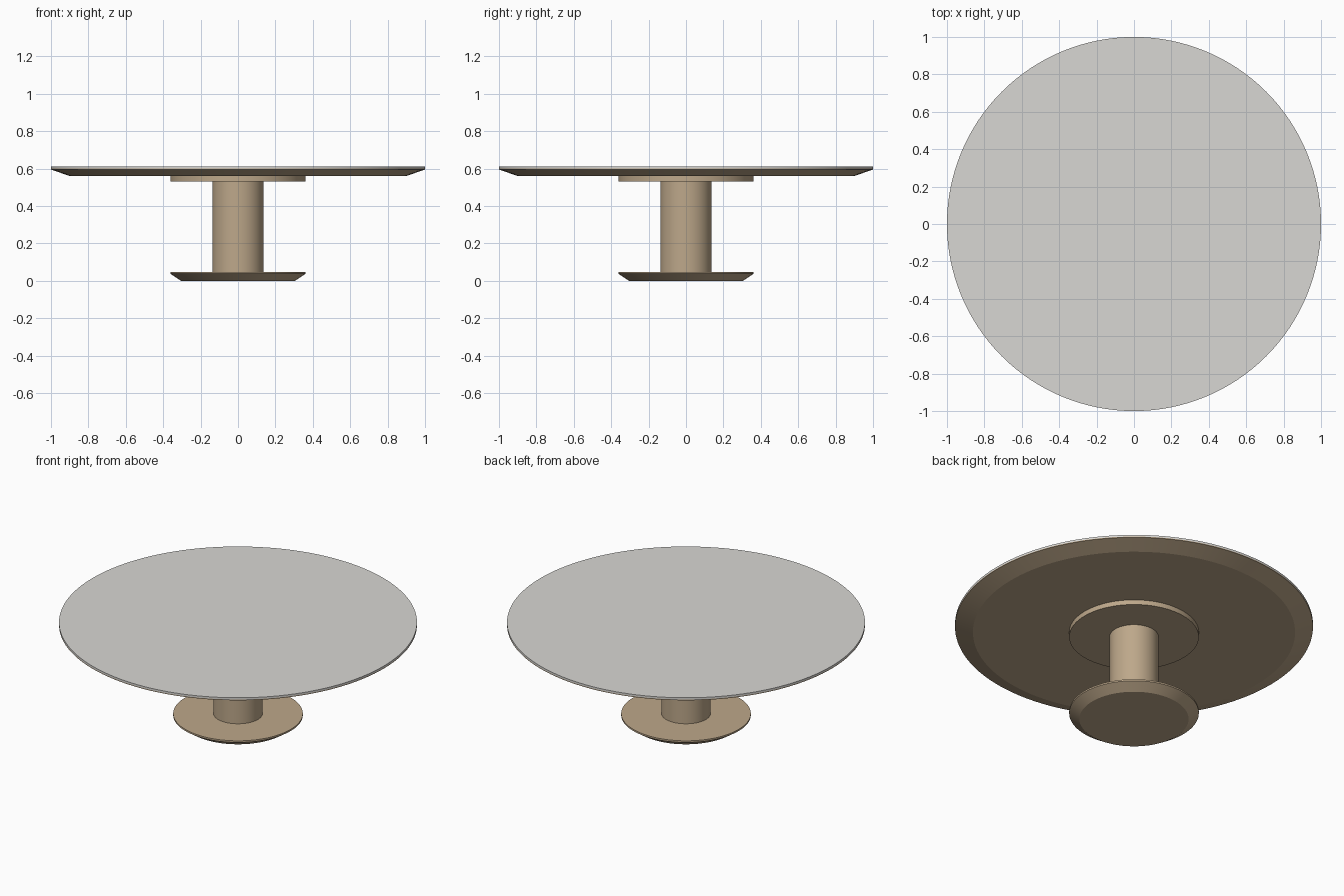
import bpy, bmesh, math

if "Cube" in bpy.data.objects:
    bpy.data.objects.remove(bpy.data.objects["Cube"])

SEGMENTS = 128


def material(name, rgb):
    m = bpy.data.materials.new(name)
    m.diffuse_color = (*rgb, 1.0)
    m.use_nodes = True
    m.node_tree.nodes["Principled BSDF"].inputs["Base Color"].default_value = m.diffuse_color
    return m


wood = material("tan_wood", (0.51, 0.39, 0.255))
stone = material("pale_grey_top", (0.69, 0.68, 0.655))


def turned(name, profile, mat):
    """Closed round solid from (radius, z) points listed bottom to top."""
    bm = bmesh.new()
    rings = []
    for r, z in profile:
        rings.append([bm.verts.new((r * math.cos(2 * math.pi * i / SEGMENTS),
                                    r * math.sin(2 * math.pi * i / SEGMENTS), z))
                      for i in range(SEGMENTS)])
    for low, high in zip(rings, rings[1:]):
        for i in range(SEGMENTS):
            j = (i + 1) % SEGMENTS
            bm.faces.new((low[i], low[j], high[j], high[i]))
    bm.faces.new(rings[0][::-1])
    bm.faces.new(rings[-1])
    mesh = bpy.data.meshes.new(name)
    bm.to_mesh(mesh)
    bm.free()
    mesh.materials.append(mat)
    obj = bpy.data.objects.new(name, mesh)
    bpy.context.collection.objects.link(obj)
    bpy.ops.object.select_all(action='DESELECT')
    obj.select_set(True)
    bpy.context.view_layer.objects.active = obj
    bpy.ops.object.shade_smooth_by_angle(angle=math.radians(15))
    return obj


# Foot plate with an undercut rim
turned("base_plate", [(0.305, 0.0), (0.362, 0.038), (0.362, 0.048)], wood)
# Central column
turned("column", [(0.137, 0.048), (0.137, 0.53)], wood)
# Mounting disc below the top
turned("support_disc", [(0.362, 0.53), (0.362, 0.56)], wood)
# Wooden top with an undercut rim
turned("tabletop_underside", [(0.90, 0.56), (1.0, 0.595), (1.0, 0.60)], wood)
# Thin grey slab on the wooden top
turned("tabletop_surface", [(1.0, 0.60), (1.0, 0.611)], stone)
